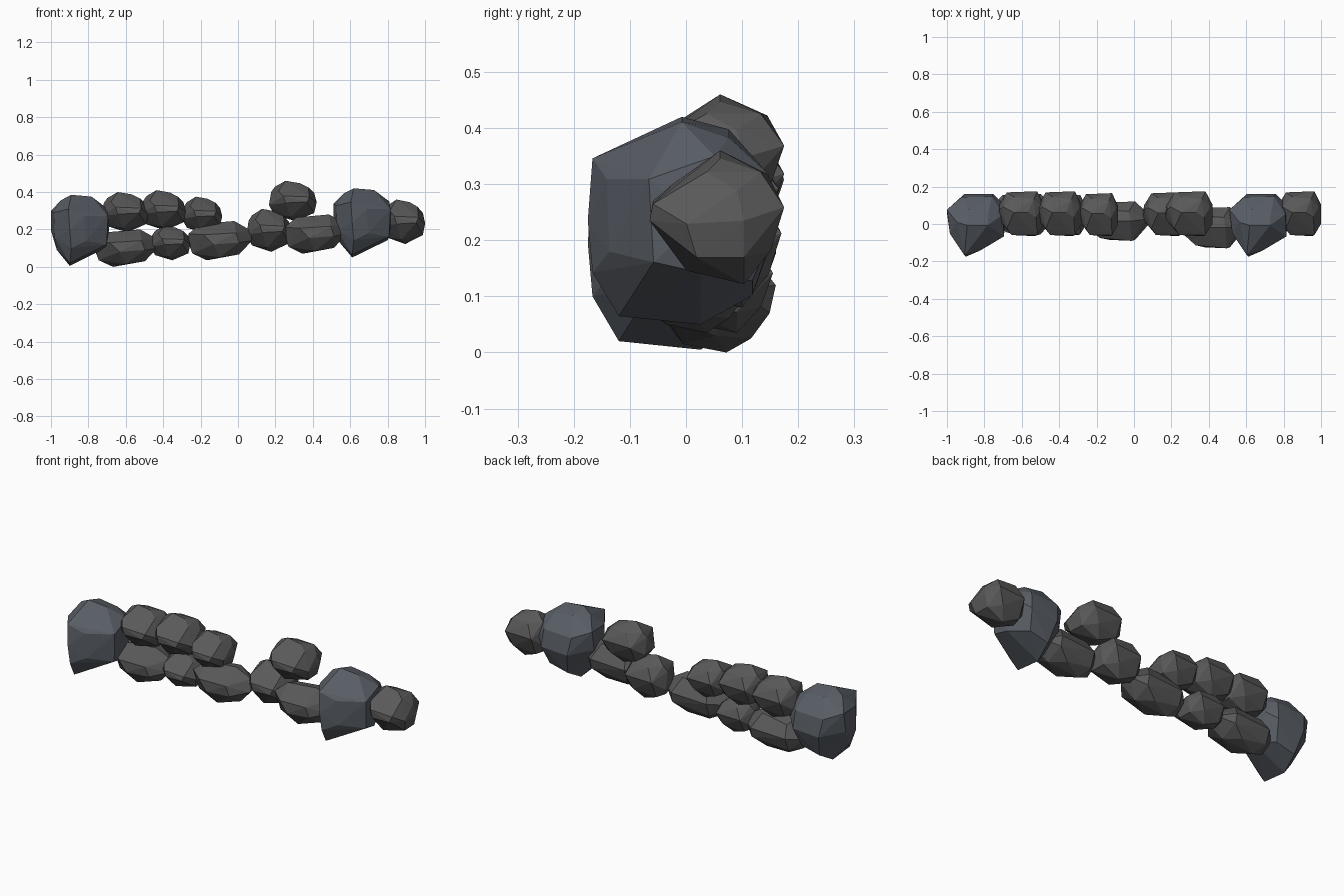
import bpy, bmesh, math
from mathutils import Vector

# Facet corners of the three stone types, inside a -1..1 box
BOULDER = [(-.3,0,1),(.4,0,.95),(-.65,.1,.85),(-.25,.5,.88),(.45,.5,.8),
           (-1,.5,.55),(-1,.4,0),(-.9,-.25,.5),(-.87,-.3,-.2),
           (.93,.35,.62),(.97,-.35,.4),(1,.2,0),(.92,-.3,-.4),
           (-.4,-.95,.6),(-.35,-1,0),(-.3,-.95,-.5),(.15,-.8,.4),(.2,-.77,-.3),
           (-.5,.9,.4),(.55,.92,.45),(-.4,1,-.1),(.6,1,-.05),(.88,.75,.15),
           (-.35,-.67,-.92),(-.35,.2,-1),(.87,.2,-.5),(-.8,0,-.55),(-.25,.75,-.72),(.45,.75,-.58)]
COBBLE = [(-.3,.05,1),(.3,.05,.88),(-.75,.3,.7),(-.3,.75,.65),(.55,.65,.68),(.65,-.15,.68),
          (-.6,-.65,.5),(-.9,.2,.45),(-1,-.2,-.2),(-.93,.4,-.35),(-.6,.95,.1),(.7,1,.15),
          (1,.4,-.05),(1,-.45,-.1),(.9,.3,.4),(.7,-.95,.2),(-.4,-.95,.25),(-.3,-.95,-.1),(.6,-1,-.05),
          (.9,-.3,-.6),(.87,.4,-.6),(.1,.4,-1),(-.1,-.45,-.8),(-.75,.1,-.7),(-.6,.6,-.7),(.4,.8,-.5)]
SLAB = [(-.6,0,.85),(.45,0,1),(.4,.5,.9),(-.5,.6,.7),(-.97,-.2,.35),(-1,.3,0),
        (.93,.1,.55),(1,-.2,0),(1,.4,.1),(-.5,-.85,.3),(.5,-1,.4),(.6,-.95,-.1),
        (-.2,-.95,-.2),(-.6,.95,.1),(.6,1,.2),(.6,.9,-.3),(.6,0,-.7),(-.4,.2,-1),
        (-.85,0,-.65),(0,-.5,-.85),(.2,.6,-.75),(-.6,.7,-.6)]


def material(name, color):
    m = bpy.data.materials.new(name)
    m.diffuse_color = (*color, 1)
    return m


blue_grey = material("blue_grey_stone", (.10, .112, .132))
dark_grey = material("dark_stone", (.10, .10, .10))


def stone(name, points, mat, x, y, z):
    """Convex faceted stone filling the given x, y and z ranges."""
    lo, hi = Vector((x[0], y[0], z[0])), Vector((x[1], y[1], z[1]))
    bm = bmesh.new()
    for p in points:
        bm.verts.new(p)
    bmesh.ops.convex_hull(bm, input=bm.verts[:])
    loose = [v for v in bm.verts if not v.link_faces]
    bmesh.ops.delete(bm, geom=loose, context='VERTS')
    bmesh.ops.recalc_face_normals(bm, faces=bm.faces[:])
    mesh = bpy.data.meshes.new(name)
    bm.to_mesh(mesh)
    bm.free()
    ob = bpy.data.objects.new(name, mesh)
    ob.location = (lo + hi) / 2
    ob.scale = (hi - lo) / 2
    mesh.materials.append(mat)
    bpy.context.collection.objects.link(ob)


# Large boulders
stone("boulder_left", BOULDER, blue_grey, (-1, -.69), (-.175, .16), (.005, .385))
stone("boulder_right", BOULDER, blue_grey, (.51, .82), (-.175, .16), (.05, .42))

# Rounded cobbles
cobbles = [
    ("upper_cobble_1", (-.73, -.48), (-.065, .175), (.185, .40)),
    ("upper_cobble_2", (-.52, -.28), (-.065, .175), (.195, .41)),
    ("upper_cobble_3", (-.30, -.085), (-.065, .165), (.18, .375)),
    ("lower_cobble_1", (-.47, -.255), (-.06, .155), (.035, .22)),
    ("lower_cobble_2", (.045, .285), (-.065, .17), (.08, .31)),
    ("top_cobble", (.165, .42), (-.065, .175), (.245, .46)),
    ("end_cobble", (.765, 1.0), (-.065, .175), (.122, .36)),
]
for name, x, y, z in cobbles:
    stone(name, COBBLE, dark_grey, x, y, z)

# Long low slabs
slabs = [
    ("slab_left", (-.77, -.43), (-.06, .16), (0, .20)),
    ("slab_middle", (-.27, .075), (-.09, .12), (.035, .245)),
    ("slab_right", (.245, .58), (-.13, .09), (.07, .28)),
]
for name, x, y, z in slabs:
    stone(name, SLAB, dark_grey, x, y, z)
